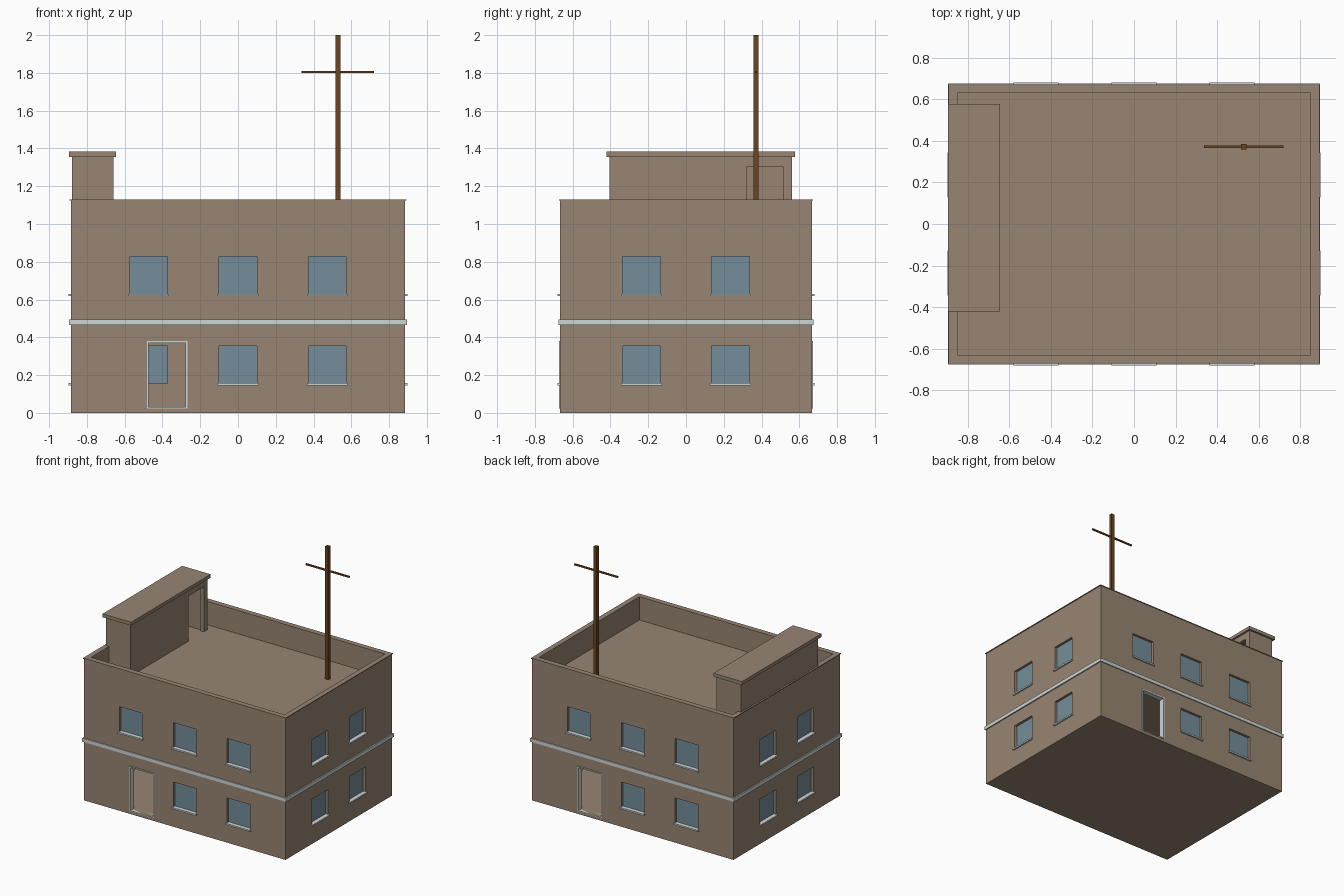
import bpy
import bmesh
from mathutils import Matrix, Vector

old = bpy.data.objects.get("Cube")
if old:
    bpy.data.objects.remove(old, do_unlink=True)


def material(name, rgb):
    m = bpy.data.materials.new(name)
    m.use_nodes = True
    m.diffuse_color = (*rgb, 1)
    m.node_tree.nodes["Principled BSDF"].inputs["Base Color"].default_value = (*rgb, 1)
    return m


PLASTER = material("tan plaster", (0.31, 0.235, 0.168))
GLASS = material("blue glass", (0.175, 0.27, 0.325))
TRIM = material("pale trim", (0.62, 0.67, 0.66))
WOOD = material("dark wood", (0.15, 0.06, 0.014))


def boxes(name, spans, mat):
    """One object made of boxes, each given as its low and high corners."""
    bm = bmesh.new()
    for lo, hi in spans:
        a, b = Vector(lo), Vector(hi)
        size = [abs(s) for s in b - a]
        bmesh.ops.create_cube(bm, size=1, matrix=Matrix.Translation((a + b) / 2) @ Matrix.Diagonal((*size, 1)))
    mesh = bpy.data.meshes.new(name)
    bm.to_mesh(mesh)
    bm.free()
    mesh.materials.append(mat)
    ob = bpy.data.objects.new(name, mesh)
    bpy.context.collection.objects.link(ob)
    return ob


def carve(ob, spans):
    """Cut boxes out of an object and discard the cutter."""
    cutter = boxes("cutter", spans, ob.data.materials[0])
    mod = ob.modifiers.new("carve", "BOOLEAN")
    mod.operation = "DIFFERENCE"
    mod.solver = "EXACT"
    mod.object = cutter
    bpy.context.view_layer.update()
    result = bpy.data.meshes.new_from_object(ob.evaluated_get(bpy.context.evaluated_depsgraph_get()))
    ob.modifiers.clear()
    ob.data = result
    bpy.data.objects.remove(cutter, do_unlink=True)


def ring(name, outer, inner, z0, z1, mat):
    ob = boxes(name, [((-outer[0], -outer[1], z0), (*outer, z1))], mat)
    carve(ob, [((-inner[0], -inner[1], z0 - 1), (*inner, z1 + 1))])
    return ob


W, D, H = 0.885, 0.668, 1.13      # half width, half depth, wall height
IW, ID = 0.85, 0.63               # inner faces of the walls
ROOF, FLOOR = 0.945, 0.03
SILLS = (0.155, 0.627)            # window bottoms on each storey
WIN = 0.1                         # half window width


def on_wall(side, along, lo, hi, near, far):
    """Box on a wall: along +- span, z lo..hi, outward distances near..far."""
    axis, sign = side
    face = (W, D)[axis] * sign
    (u0, u1), a, b = along, face + sign * near, face + sign * far
    if axis:
        return ((u0, a, lo), (u1, b, hi))
    return ((a, u0, lo), (b, u1, hi))


# Window and door layout
SIDES = {"front": (1, -1), "back": (1, 1), "left": (0, 1), "right": (0, -1)}
DOORS = {"front": -0.375, "back": 0.375}
windows = []
for label, side in SIDES.items():
    centres = (-0.472, 0, 0.472) if side[0] else (-0.235, 0.235)
    for storey, z in enumerate(SILLS):
        for c in centres:
            if storey == 0 and label in DOORS and c * DOORS[label] > 0:
                continue
            windows.append((side, c, z))

# Hollow two-storey shell with parapet
shell = boxes("building_walls", [((-W, -D, 0), (W, D, H - 0.006))], PLASTER)
carve(shell, [((-IW, -ID, a), (IW, ID, b)) for a, b in ((FLOOR, 0.46), (0.49, 0.915), (ROOF, 1.5))])
holes = [on_wall(s, (c - WIN, c + WIN), z, z + 0.2, 0.05, -0.06) for s, c, z in windows]
holes += [on_wall(SIDES[k], (x - 0.105, x + 0.105), FLOOR, 0.38, 0.05, -0.06) for k, x in DOORS.items()]
carve(shell, holes)

# Glass and sills
boxes("window_glass", [on_wall(s, (c - WIN, c + WIN), z, z + 0.2, -0.02, -0.026) for s, c, z in windows], GLASS)
boxes("window_sills", [on_wall(s, (c - 0.108, c + 0.108), z - 0.009, z + 0.003, 0.013, -0.02) for s, c, z in windows], TRIM)

# Door frames
for label, x in DOORS.items():
    frame = boxes(label + "_door_frame",
                  [on_wall(SIDES[label], (x - 0.107, x + 0.107), 0.024, 0.38, 0.005, -0.038)], TRIM)
    carve(frame, [on_wall(SIDES[label], (x - 0.098, x + 0.098), FLOOR, 0.371, 0.1, -0.1)])

# Storey band and parapet cap
ring("storey_band", (W + 0.01, D + 0.008), (W - 0.01, D - 0.01), 0.466, 0.494, TRIM)
ring("parapet_cap", (W + 0.006, D + 0.004), (IW, ID), H - 0.006, H, PLASTER)

# Rooftop stair hut with open doorway and slab roof
hut = boxes("stair_hut", [((-0.878, -0.405, ROOF), (-0.66, 0.562, 1.356))], PLASTER)
carve(hut, [((-0.845, -0.375, ROOF - 0.1), (-0.69, 0.532, 1.33))])
carve(hut, [((-0.75, 0.32, ROOF - 0.1), (-0.6, 0.515, 1.303))])
boxes("hut_roof", [((-0.895, -0.42, 1.356), (-0.645, 0.577, 1.383))], PLASTER)

# Rooftop mast with crossbar
boxes("mast_post", [((0.515, 0.358, ROOF), (0.542, 0.385, 2))], WOOD)
boxes("mast_crossbar", [((0.337, 0.366, 1.799), (0.72, 0.377, 1.811))], WOOD)
